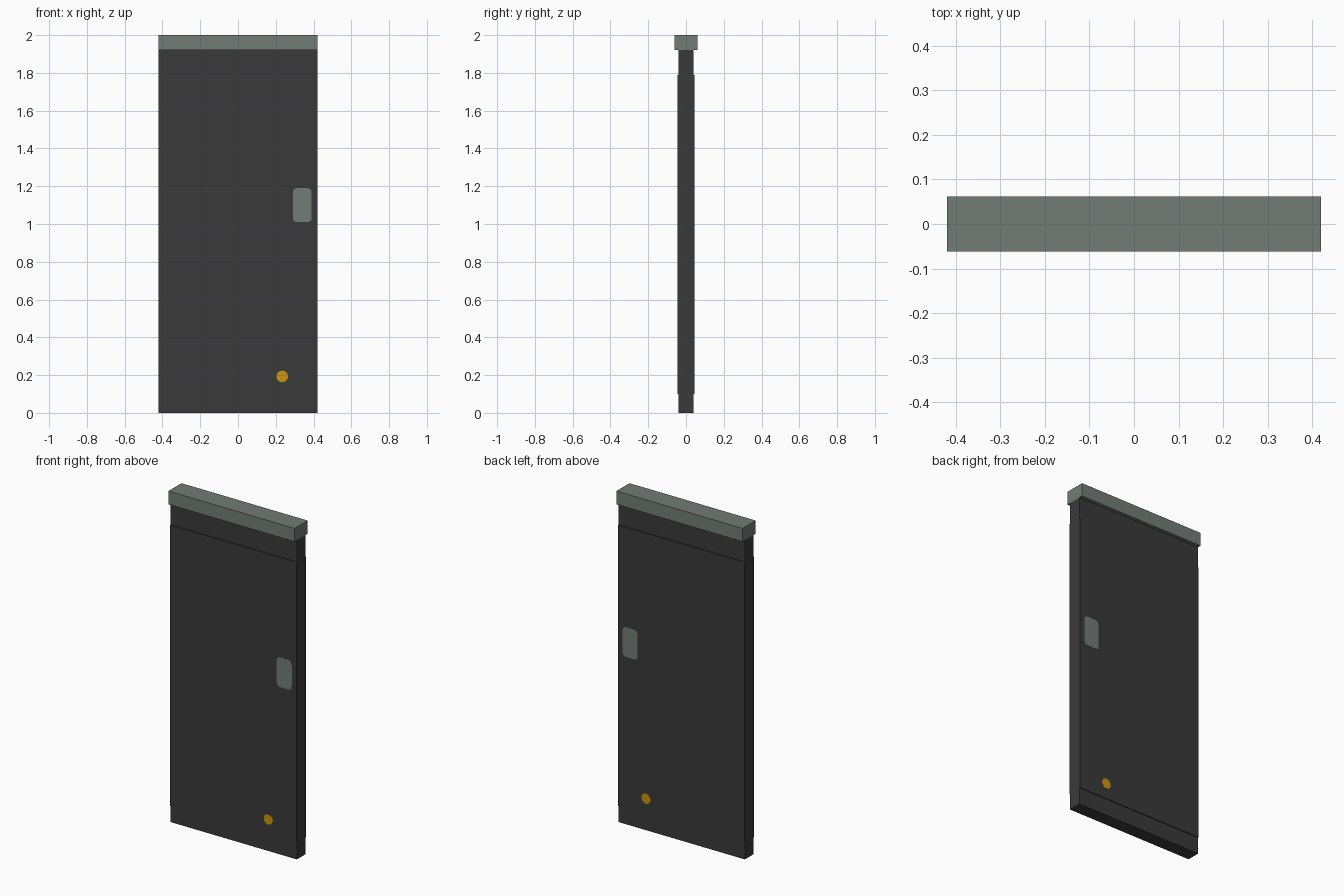
import bpy, bmesh
from math import cos, sin, pi, radians

if "Cube" in bpy.data.objects:
    bpy.data.objects.remove(bpy.data.objects["Cube"], do_unlink=True)


def material(name, rgb):
    m = bpy.data.materials.new(name)
    m.use_nodes = True
    m.diffuse_color = (*rgb, 1)
    m.node_tree.nodes["Principled BSDF"].inputs["Base Color"].default_value = (*rgb, 1)
    return m


charcoal = material("charcoal", (0.042, 0.042, 0.042))
grey = material("grey green metal", (0.17, 0.2, 0.18))
amber = material("amber", (0.6, 0.3, 0.005))


def finish(name, bm, mat):
    bmesh.ops.recalc_face_normals(bm, faces=bm.faces)
    mesh = bpy.data.meshes.new(name)
    bm.to_mesh(mesh)
    bm.free()
    mesh.materials.append(mat)
    obj = bpy.data.objects.new(name, mesh)
    bpy.context.collection.objects.link(obj)
    return obj


def prism(name, outline, axis_extent, axis, mat):
    """Extrude a 2D outline along x (outline is y, z) or y (outline is x, z)."""
    bm = bmesh.new()
    start, end = axis_extent
    place = (lambda u, v: (start, u, v)) if axis == "x" else (lambda u, v: (u, start, v))
    face = bm.faces.new([bm.verts.new(place(u, v)) for u, v in outline])
    moved = bmesh.ops.extrude_face_region(bm, geom=[face])["geom"]
    step = (end - start, 0, 0) if axis == "x" else (0, end - start, 0)
    bmesh.ops.translate(bm, vec=step, verts=[g for g in moved if isinstance(g, bmesh.types.BMVert)])
    return finish(name, bm, mat)


def rounded_rect(cx, cz, half_w, half_h, r, steps=4):
    points = []
    for i, (sx, sz) in enumerate([(1, 1), (-1, 1), (-1, -1), (1, -1)]):
        for k in range(steps + 1):
            a = radians(90) * (i + k / steps)
            points.append((cx + sx * (half_w - r) + r * cos(a), cz + sz * (half_h - r) + r * sin(a)))
    return points


def disc(cx, cz, r, n=16):
    return [(cx + r * cos(2 * pi * k / n), cz + r * sin(2 * pi * k / n)) for k in range(n)]


HALF_W, CORE, SKIN, TOP = 0.42, 0.04, 0.045, 1.92

# Door leaf: one side profile with slightly thicker middle, mirrored front to back
side = [(CORE, 0), (CORE, 0.1), (SKIN, 0.1), (SKIN, 1.79), (CORE, 1.79), (CORE, TOP)]
profile = side + [(-y, z) for y, z in reversed(side)]
prism("door_leaf", profile, (-HALF_W, HALF_W), "x", charcoal)

# Header rail
header = [(-0.062, TOP), (0.062, TOP), (0.062, 2), (-0.062, 2)]
prism("header_rail", header, (-HALF_W, HALF_W), "x", grey)

# Flush handle plates and round markers on both faces
for label, s in (("front", -1), ("back", 1)):
    depth = (s * (SKIN - 0.002), s * (SKIN + 0.001))
    prism(label + "_handle_plate", rounded_rect(0.34, 1.1, 0.05, 0.09, 0.022), depth, "y", grey)
    prism(label + "_round_marker", disc(0.234, 0.193, 0.031), depth, "y", amber)
